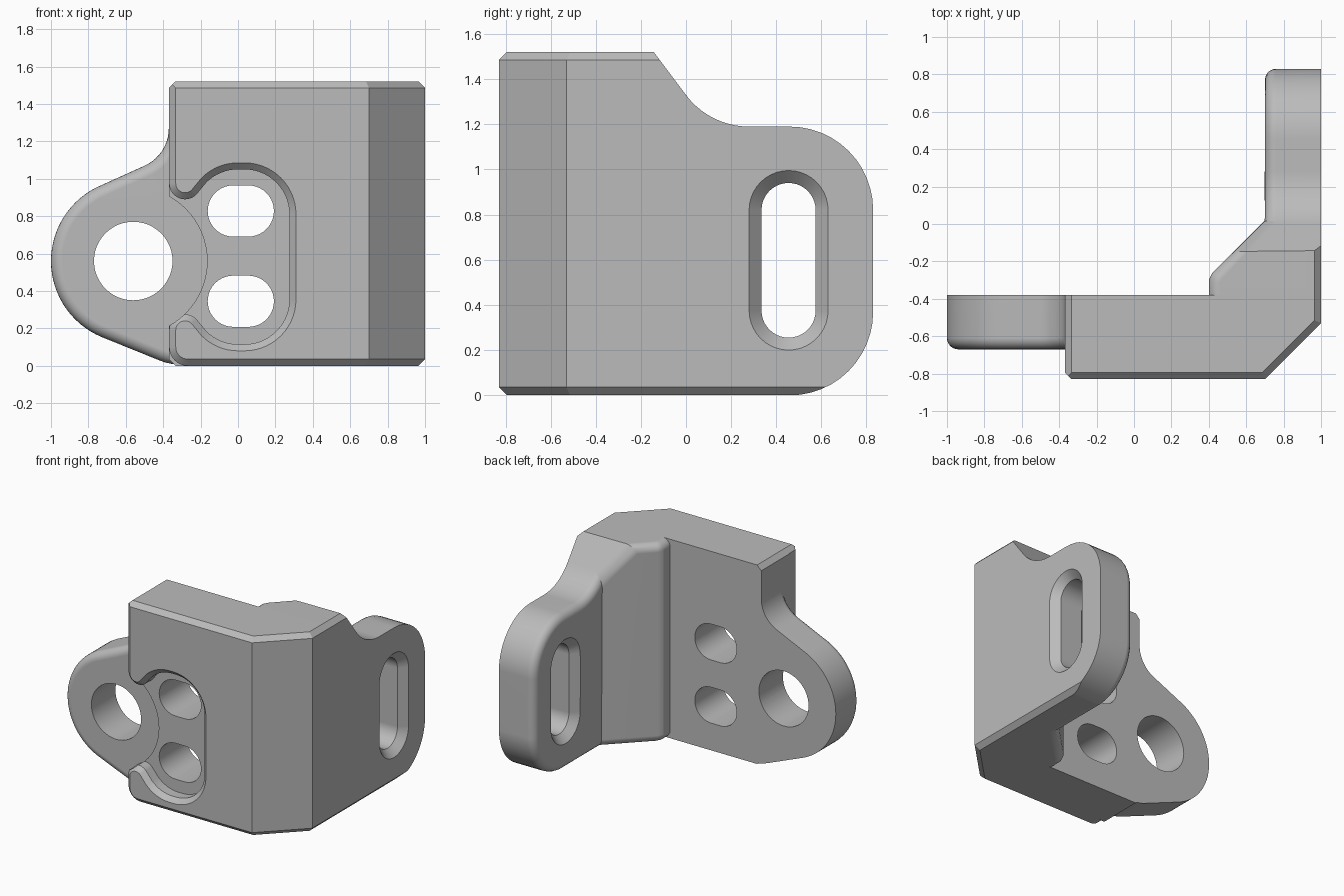
import bpy
import bmesh
from math import cos, sin, radians, pi

if "Cube" in bpy.data.objects:
    bpy.data.objects.remove(bpy.data.objects["Cube"])

FLOOR, TOP, CHAMFER = 0.0, 1.52, 0.035


def arc(cx, cy, r, start, end, n=12):
    """Points on an arc, angles in degrees."""
    angles = [radians(start + (end - start) * i / n) for i in range(n + 1)]
    return [(cx + r * cos(a), cy + r * sin(a)) for a in angles]


def offset(pts, d):
    """Grow (d > 0) or shrink a closed outline with mitred corners."""
    n = len(pts)
    area = sum(pts[i - 1][0] * pts[i][1] - pts[i][0] * pts[i - 1][1] for i in range(n))
    d = d if area > 0 else -d

    def normal(a, b):
        dx, dy = b[0] - a[0], b[1] - a[1]
        length = (dx * dx + dy * dy) ** 0.5
        return dy / length, -dx / length

    out = []
    for i, p in enumerate(pts):
        n1, n2 = normal(pts[i - 1], p), normal(p, pts[(i + 1) % n])
        k = d / (1 + n1[0] * n2[0] + n1[1] * n2[1])
        out.append((p[0] + k * (n1[0] + n2[0]), p[1] + k * (n1[1] + n2[1])))
    return out


def loft(name, axis, rings):
    """Solid through (depth, outline) rings stacked along an axis."""
    place = {"x": lambda u, v, d: (d, u, v),
             "y": lambda u, v, d: (u, d, v),
             "z": lambda u, v, d: (u, v, d)}[axis]
    bm = bmesh.new()
    loops = [[bm.verts.new(place(u, v, d)) for u, v in pts] for d, pts in rings]
    n = len(loops[0])
    for a, b in zip(loops, loops[1:]):
        for i in range(n):
            j = (i + 1) % n
            bm.faces.new((a[i], a[j], b[j], b[i]))
    bm.faces.new(loops[0])
    bm.faces.new(loops[-1])
    bmesh.ops.recalc_face_normals(bm, faces=bm.faces)
    mesh = bpy.data.meshes.new(name)
    bm.to_mesh(mesh)
    bm.free()
    obj = bpy.data.objects.new(name, mesh)
    bpy.context.collection.objects.link(obj)
    return obj


def prism(name, axis, pts, layers):
    return loft(name, axis, [(d, offset(pts, o) if o else pts) for d, o in layers])


def combine(obj, tool, operation):
    """Apply a boolean and discard the tool."""
    mod = obj.modifiers.new("cut", "BOOLEAN")
    mod.operation, mod.solver, mod.object = operation, "EXACT", tool
    bpy.context.view_layer.objects.active = obj
    bpy.ops.object.modifier_apply(modifier=mod.name)
    bpy.data.objects.remove(tool)


def capsule(cx, cy, r, half, vertical):
    if vertical:
        return arc(cx, cy + half, r, 0, 180, 20) + arc(cx, cy - half, r, 180, 360, 20)
    return arc(cx + half, cy, r, -90, 90, 20) + arc(cx - half, cy, r, 90, 270, 20)


def chamfered(name, full, inset):
    return loft(name, "z", [(FLOOR, inset), (FLOOR + CHAMFER, full),
                            (TOP - CHAMFER, full), (TOP, inset)])


# Front plate with a cut corner
bracket = chamfered(
    "bracket",
    [(-.37, -.38), (-.37, -.83), (.70, -.83), (1, -.53), (1, -.38)],
    [(-.335, -.38), (-.335, -.795), (.685, -.795), (.965, -.515), (.965, -.38)])

# Side wall with diagonal web, trimmed to its rounded side profile
inner = [(.40, -.45), (.40, -.30), (.42, -.26), (.70, .02), (.70, .9)]
wall = chamfered("side_wall", inner + [(1, .9), (1, -.45)],
                 inner + [(.965, .9), (.965, -.45)])
side_profile = ([(-1, -.1), (.46, -.1)] + arc(.46, .368, .37, -90, 0)
                + arc(.46, .82, .37, 0, 90) + arc(.28, 1.54, .35, 270, 216.87, 10)
                + [(-.24, 1.65), (-1, 1.65)])
combine(wall, prism("profile_tool", "x", side_profile, [(.2, 0), (1.2, 0)]), "INTERSECT")

# Round the inner rim of the side wall
bm = bmesh.new()
bm.from_mesh(wall.data)
bmesh.ops.dissolve_limit(bm, angle_limit=.002, verts=bm.verts, edges=bm.edges)
bm.normal_update()


def is_inner(face):
    return face.normal.x < -.3 and abs(face.normal.z) < .01


def is_rim(face):
    return abs(face.normal.x) < .1 and face.normal.y > -.9


rim = []
for e in bm.edges:
    if len(e.link_faces) == 2 and e.is_convex:
        f, g = e.link_faces
        if (is_inner(f) and is_rim(g)) or (is_inner(g) and is_rim(f)):
            rim.append(e)
bmesh.ops.bevel(bm, geom=rim, offset=.06, offset_type="OFFSET", segments=5,
                profile=.5, affect="EDGES", clamp_overlap=False)
bm.to_mesh(wall.data)
bm.free()
combine(bracket, wall, "UNION")

# Hooked front pocket; the same tool chamfers the plate's left edge
upper = arc(-.283, .975, .085, 180, 315, 16) + arc(0, .81, .24, 135, 90, 8) \
    + arc(.035, .81, .24, 90, 0, 14)
lower = [(x, 1.165 - z) for x, z in reversed(upper)]
pocket = ([(-1.3, 1.8), (-.368, 1.8)] + upper + lower
          + arc(-.268, .1, .1, 180, 270, 8) + [(-.268, -.2), (-1.3, -.2)])
combine(bracket, prism("pocket_tool", "y", pocket,
                       [(-.72, 0), (-.795, 0), (-.85, .055)]), "DIFFERENCE")

# Round seat sunk into the pocket floor
seat = arc(-.56, .56, .395, 0, 354.375, 63)
combine(bracket, prism("seat_tool", "y", seat, [(-.67, 0), (-.9, 0)]), "DIFFERENCE")

# Lug with a rounded front rim
lug_outline = ([(-.2, 1.27)] + arc(-.59, 1.27, .22, 0, -68, 10)
               + arc(-.56, .56, .44, 112, 248, 30)
               + [(-.423, .03), (-.39, .018), (-.35, .009), (-.28, .001), (-.2, .001)])
steps = [i * pi / 12 for i in range(7)]
lug_layers = [(-.38, 0)] + [(-.61 - .06 * sin(t), -.06 * (1 - cos(t))) for t in steps]
combine(bracket, prism("lug", "y", lug_outline, lug_layers), "UNION")

# Pivot hole and two oblong holes through the plate
holes = [arc(-.56, .56, .21, 0, 352.5, 47),
         capsule(.015, .8275, .137, .04, False),
         capsule(.015, .345, .137, .04, False)]
for hole in holes:
    combine(bracket, prism("hole_tool", "y", hole, [(-1, 0), (-.2, 0)]), "DIFFERENCE")

# Adjustment slot through the side wall, countersunk on both faces
slot = capsule(.455, .597, .12, .223, True)
combine(bracket, prism("slot_tool", "x", slot,
                       [(.65, .105), (.755, 0), (.945, 0), (1.05, .105)]), "DIFFERENCE")

# Plain grey finish
grey = bpy.data.materials.new("plain_grey")
grey.use_nodes = True
colour = (.5, .5, .5, 1)
grey.diffuse_color = colour
grey.node_tree.nodes["Principled BSDF"].inputs["Base Color"].default_value = colour
bracket.data.materials.clear()
bracket.data.materials.append(grey)
for poly in bracket.data.polygons:
    poly.material_index = 0

# Smooth curves, crisp edges
bpy.ops.object.select_all(action="DESELECT")
bracket.select_set(True)
bpy.context.view_layer.objects.active = bracket
bpy.ops.object.shade_smooth_by_angle(angle=radians(25))
weighted = bracket.modifiers.new("even_shading", "WEIGHTED_NORMAL")
weighted.keep_sharp = True
